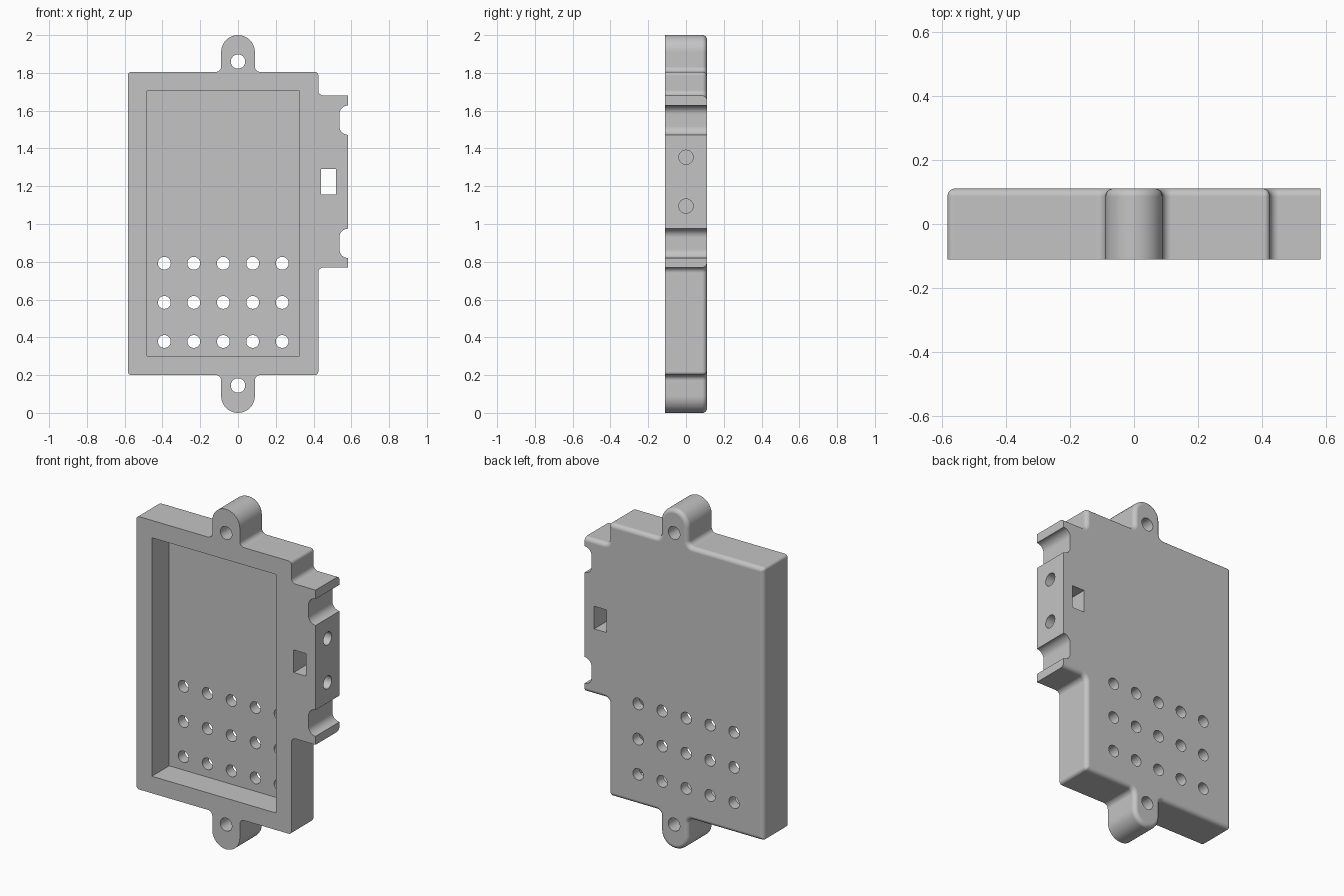
import bpy, bmesh, math
from mathutils import Matrix, Vector

if "Cube" in bpy.data.objects:
    bpy.data.objects.remove(bpy.data.objects["Cube"])

HALF = 0.111      # half thickness
ROUND = 0.025     # rounding of the rear rim
SIDE = 0.583      # flat connector side
STEPS = 8

grey = bpy.data.materials.new("plain grey")
grey.use_nodes = True
grey.diffuse_color = (0.55, 0.55, 0.55, 1)
grey.node_tree.nodes["Principled BSDF"].inputs["Base Color"].default_value = (0.55, 0.55, 0.55, 1)


def fillet(corners, inset=0.0):
    """Round a counter-clockwise (x, z, radius) outline, moved inward by inset except at SIDE."""
    pts = []
    n = len(corners)
    for i, (x, z, r) in enumerate(corners):
        p = Vector((x, z))
        a = (p - Vector(corners[i - 1][:2])).normalized()
        b = (Vector(corners[(i + 1) % n][:2]) - p).normalized()
        convex = a.x * b.y - a.y * b.x > 0
        for d in (a, b):
            if not (abs(d.y) > 0.5 and abs(x - SIDE) < 0.001):
                p += Vector((-d.y, d.x)) * inset
        if r == 0:
            pts.append(p)
            continue
        r = max(r - inset, 0.001) if convex else r + inset
        centre = p - a * r + b * r
        for k in range(STEPS + 1):
            t = math.pi / 2 * k / STEPS
            pts.append(centre - b * r * math.cos(t) + a * r * math.sin(t))
    return pts


def loft(bm, layers):
    """Closed solid through (y, outline points) layers."""
    rings = [[bm.verts.new((p.x, y, p.y)) for p in pts] for y, pts in layers]
    for lo, hi in zip(rings, rings[1:]):
        for i in range(len(lo)):
            j = (i + 1) % len(lo)
            bm.faces.new((lo[i], lo[j], hi[j], hi[i]))
    bm.faces.new(rings[0])
    bm.faces.new(rings[-1])


def box(bm, x0, x1, y0, y1, z0, z1):
    size = Matrix.Diagonal((x1 - x0, y1 - y0, z1 - z0, 1))
    place = Matrix.Translation(((x0 + x1) / 2, (y0 + y1) / 2, (z0 + z1) / 2))
    bmesh.ops.create_cube(bm, size=1, matrix=place @ size)


def drill(bm, centre, radius, length, axis="X"):
    bmesh.ops.create_cone(
        bm, cap_ends=True, segments=32, radius1=radius, radius2=radius, depth=length,
        matrix=Matrix.Translation(centre) @ Matrix.Rotation(math.pi / 2, 4, axis))


def make(name, bm):
    bmesh.ops.recalc_face_normals(bm, faces=bm.faces)
    mesh = bpy.data.meshes.new(name)
    bm.to_mesh(mesh)
    bm.free()
    mesh.materials.append(grey)
    obj = bpy.data.objects.new(name, mesh)
    bpy.context.collection.objects.link(obj)
    return obj


# Case outline: body, two mounting ears and the connector block
L, R, B, T = -SIDE, 0.425, 0.2, 1.805
corner, root, ear = 0.018, 0.028, 0.0895
outline = [
    (L, B, corner), (-ear, B, root), (-ear, 0, ear - 0.0005), (ear, 0, ear - 0.0005), (ear, B, root),
    (R, B, corner), (R, 0.77, root), (SIDE, 0.77, 0), (SIDE, 1.68, 0), (R, 1.68, root),
    (R, T, corner), (ear, T, root), (ear, 2, ear - 0.0005), (-ear, 2, ear - 0.0005), (-ear, T, root),
    (L, T, corner),
]
layers = [(-HALF, fillet(outline))]
for k in range(7):
    t = math.pi / 2 * k / 6
    layers.append((HALF - ROUND + ROUND * math.sin(t), fillet(outline, ROUND * (1 - math.cos(t)))))
bm = bmesh.new()
loft(bm, layers)
case = make("case", bm)

# Front pocket
bm = bmesh.new()
box(bm, -0.483, 0.325, -0.3, 0.05, 0.3, 1.703)
pocket = make("pocket_cutter", bm)

# Vents, ear holes, window, side screw holes and side notches
bm = bmesh.new()
for col in range(5):
    for row in range(3):
        drill(bm, (-0.39 + 0.156 * col, 0.1, 0.378 + 0.207 * row), 0.034, 0.3)
for z in (0.145, 1.86):
    drill(bm, (0, 0, z), 0.038, 0.5)
for z in (1.095, 1.353):
    drill(bm, (SIDE, 0, z), 0.038, 0.26, "Y")
box(bm, 0.44, 0.52, -0.3, 0.3, 1.157, 1.29)
for z in (0.82, 1.472):
    notch = fillet([(0.537, z, 0.045), (0.7, z, 0), (0.7, z + 0.155, 0), (0.537, z + 0.155, 0.045)])
    loft(bm, [(-0.3, notch), (0.3, notch)])
holes = make("hole_cutter", bm)

# Cut the case, then drop the cutters
bpy.context.view_layer.objects.active = case
case.select_set(True)
for cutter in (pocket, holes):
    cutter.hide_render = True
    mod = case.modifiers.new("cut", "BOOLEAN")
    mod.operation = "DIFFERENCE"
    mod.solver = "EXACT"
    mod.object = cutter
    bpy.ops.object.modifier_apply(modifier=mod.name)
    bpy.data.objects.remove(cutter)

bpy.ops.object.shade_smooth_by_angle(angle=math.radians(35))
weighted = case.modifiers.new("flat_faces", "WEIGHTED_NORMAL")
weighted.keep_sharp = True
